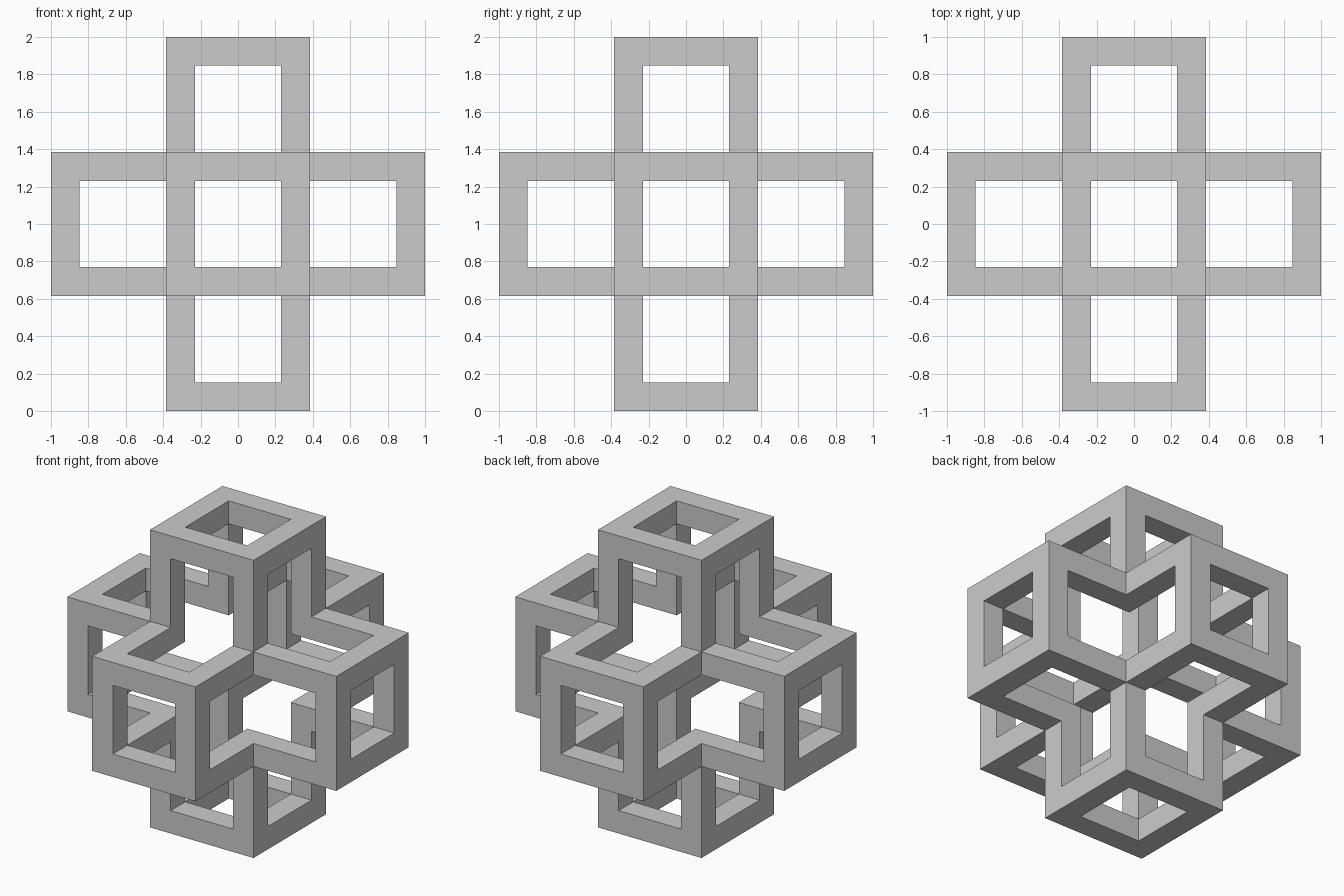
import bpy
import bmesh
from itertools import product

if "Cube" in bpy.data.objects:
    bpy.data.objects.remove(bpy.data.objects["Cube"])

# Proportions: the whole model is 26 units wide, bars are 2 units thick
U = 1 / 13
STOPS = [-13, -11, -5, -3, 3, 5, 11, 13]
BANDS = [3, 2, 1, 0, 1, 2, 3]      # 0 opening, 1 bar, 2 arm length, 3 arm end

# Corner blocks, arm bars and square end frames of the six-armed cross
SOLID = {(1, 1, 1), (1, 1, 2), (1, 1, 3), (0, 1, 3)}


def filled(cell):
    if not all(0 <= i < len(BANDS) for i in cell):
        return False
    return tuple(sorted(BANDS[i] for i in cell)) in SOLID


bm = bmesh.new()
verts = {}


def vert(idx):
    if idx not in verts:
        x, y, z = (STOPS[i] * U for i in idx)
        verts[idx] = bm.verts.new((x, y, z + 1))
    return verts[idx]


# Skin only the outer surface, so all bars join as one clean solid
for cell in product(range(len(BANDS)), repeat=3):
    if not filled(cell):
        continue
    for axis, side in product(range(3), (0, 1)):
        neighbour = list(cell)
        neighbour[axis] += 1 if side else -1
        if filled(neighbour):
            continue
        u, v = (axis + 1) % 3, (axis + 2) % 3
        quad = []
        for du, dv in ((0, 0), (1, 0), (1, 1), (0, 1)):
            idx = list(cell)
            idx[axis] += side
            idx[u] += du
            idx[v] += dv
            quad.append(vert(tuple(idx)))
        bm.faces.new(quad if side else quad[::-1])

mesh = bpy.data.meshes.new("cross_frame")
bm.to_mesh(mesh)
bm.free()
frame = bpy.data.objects.new("cross_frame", mesh)
bpy.context.collection.objects.link(frame)
